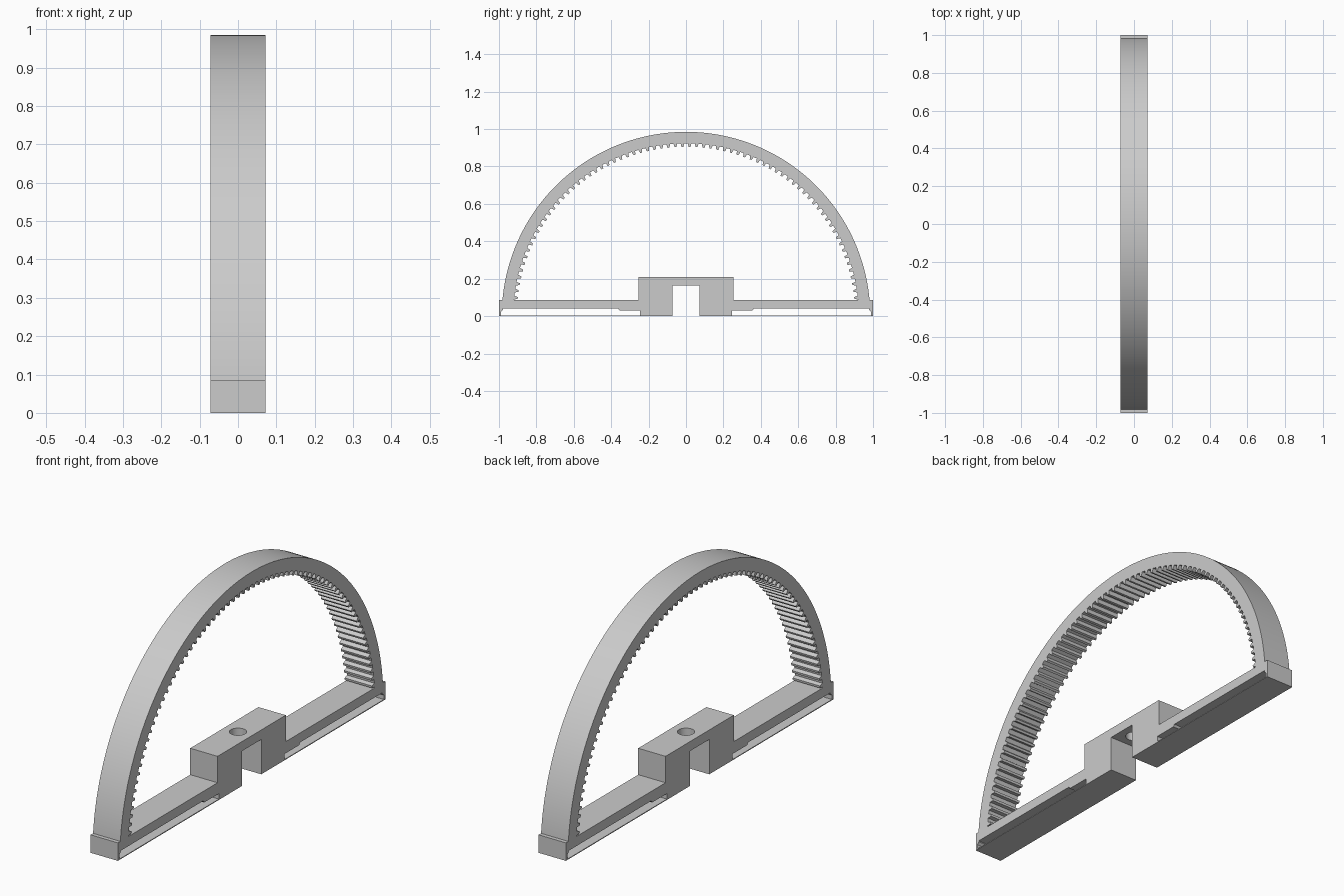
import bpy, bmesh
from math import sin, cos, pi, asin

old = bpy.data.objects.get("Cube")
if old:
    bpy.data.objects.remove(old)

HALF = 0.0715          # half of the width along x
BAR_TOP = 0.085

grey = bpy.data.materials.new("plain_grey")
grey.use_nodes = True
colour = (0.6, 0.6, 0.6, 1)
grey.diffuse_color = colour
grey.node_tree.nodes["Principled BSDF"].inputs["Base Color"].default_value = colour


def finish(name, bm):
    bmesh.ops.recalc_face_normals(bm, faces=bm.faces)
    mesh = bpy.data.meshes.new(name)
    bm.to_mesh(mesh)
    bm.free()
    mesh.materials.append(grey)
    ob = bpy.data.objects.new(name, mesh)
    bpy.context.collection.objects.link(ob)
    return ob


def extrude_profile(name, points, side=1):
    """Extrude a (y, z) outline across the full width."""
    bm = bmesh.new()
    face = bm.faces.new([bm.verts.new((-HALF, side * y, z)) for y, z in points])
    out = bmesh.ops.extrude_face_region(bm, geom=[face])
    moved = [g for g in out["geom"] if isinstance(g, bmesh.types.BMVert)]
    bmesh.ops.translate(bm, verts=moved, vec=(2 * HALF, 0, 0))
    return finish(name, bm)


# Arch with inward teeth
def toothed_arch():
    outer, root, tip, teeth = 0.985, 0.924, 0.905, 72
    start = asin(BAR_TOP / outer)
    pitch = (pi - 2 * start) / teeth
    pattern = [(0.0, root), (0.25, root), (0.36, tip), (0.64, tip), (0.75, root)]
    rim = [(start + (i + f) * pitch, r) for i in range(teeth) for f, r in pattern]
    rim.append((pi - start, root))
    bm = bmesh.new()
    rings = []
    for a, r in rim:
        rings.append([bm.verts.new((x, rad * cos(a), rad * sin(a)))
                      for x, rad in ((-HALF, outer), (HALF, outer), (HALF, r), (-HALF, r))])
    for p, q in zip(rings, rings[1:]):
        for k in range(4):
            n = (k + 1) % 4
            bm.faces.new((p[k], p[n], q[n], q[k]))
    bm.faces.new(rings[0])
    bm.faces.new(rings[-1])
    return finish("toothed_arch", bm)


arch = toothed_arch()
bpy.context.view_layer.objects.active = arch
arch.select_set(True)
bpy.ops.object.shade_smooth_by_angle(angle=pi / 12)
arch.select_set(False)

# Base bars, end lips, step pads and thin floor sheets on both sides
for label, s in (("back", 1), ("front", -1)):
    extrude_profile(label + "_bar", [(0.255, 0.04), (0.98, 0.04), (0.98, BAR_TOP),
                                     (0.255, BAR_TOP)], s)
    extrude_profile(label + "_end_lip", [(0.989, 0), (1, 0), (1, BAR_TOP), (0.98, BAR_TOP),
                                         (0.98, 0.04), (0.978, 0.034), (0.989, 0.024)], s)
    extrude_profile(label + "_step_pad", [(0.245, 0.03), (0.355, 0.03), (0.362, 0.04),
                                          (0.245, 0.04)], s)
    extrude_profile(label + "_floor_sheet", [(0.245, 0), (0.989, 0), (0.989, 0.004),
                                             (0.245, 0.004)], s)

# Central block with a slot below and a round hole through its top
right = [(0.072, 0.165), (0.072, 0), (0.245, 0), (0.245, 0.04), (0.255, 0.04), (0.255, 0.21)]
block = extrude_profile("centre_block", right + [(-y, z) for y, z in reversed(right)])

bpy.ops.mesh.primitive_cylinder_add(vertices=32, radius=0.037, depth=0.2, location=(0, 0, 0.19))
cutter = bpy.context.object
cutter.name = "hole_cutter"
cutter.hide_render = True
cutter.data.materials.append(grey)
cut = block.modifiers.new("hole", "BOOLEAN")
cut.operation = "DIFFERENCE"
cut.solver = "EXACT"
cut.object = cutter
bpy.ops.object.select_all(action="DESELECT")
block.select_set(True)
bpy.context.view_layer.objects.active = block
bpy.ops.object.modifier_apply(modifier="hole")
bpy.data.objects.remove(cutter)
bpy.ops.object.shade_smooth_by_angle(angle=pi / 6)
